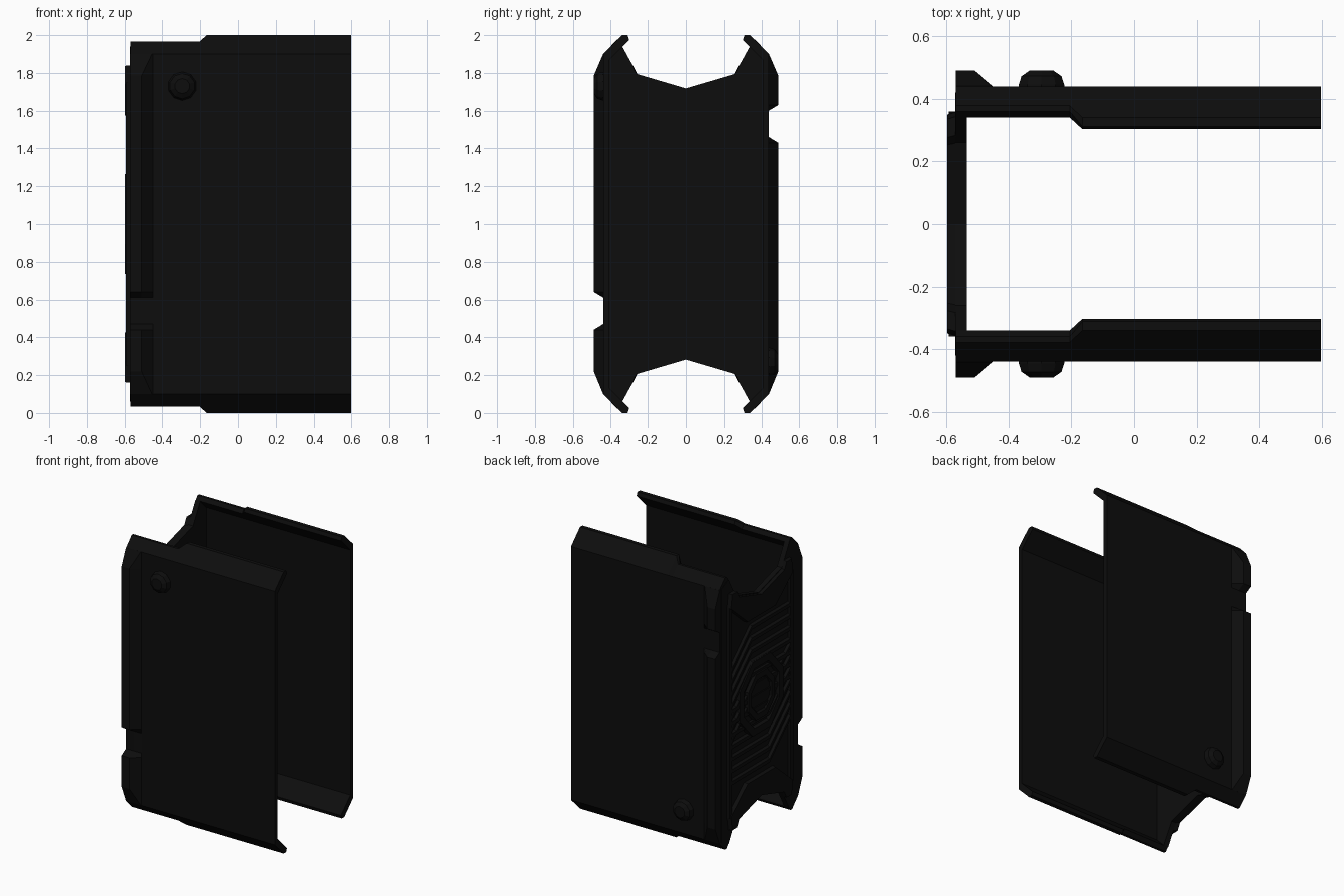
import bpy, bmesh, math

if "Cube" in bpy.data.objects:
    bpy.data.objects.remove(bpy.data.objects["Cube"])

mat = bpy.data.materials.new("near black")
mat.diffuse_color = (0.004, 0.004, 0.004, 1)
mat.use_nodes = True
mat.node_tree.nodes["Principled BSDF"].inputs["Base Color"].default_value = mat.diffuse_color


def finish(name, bm):
    bmesh.ops.recalc_face_normals(bm, faces=bm.faces)
    me = bpy.data.meshes.new(name)
    bm.to_mesh(me)
    bm.free()
    me.materials.append(mat)
    ob = bpy.data.objects.new(name, me)
    bpy.context.collection.objects.link(ob)
    return ob


def loft(name, rings):
    """Skin a list of equal-length closed rings and cap both ends."""
    bm = bmesh.new()
    vr = [[bm.verts.new(p) for p in r] for r in rings]
    n = len(vr[0])
    for a, b in zip(vr, vr[1:]):
        for i in range(n):
            bm.faces.new((a[i], a[(i + 1) % n], b[(i + 1) % n], b[i]))
    bm.faces.new(vr[0])
    bm.faces.new(vr[-1])
    return finish(name, bm)


def slab(name, pts, x0, x1, inset=0.0):
    """Prism of a (y, z) outline between two x planes, x0 face shrunk by inset."""
    cy = sum(p[0] for p in pts) / len(pts)
    cz = sum(p[1] for p in pts) / len(pts)
    k = 1 - inset
    front = [(x0, cy + (y - cy) * k, cz + (z - cz) * k) for y, z in pts]
    return loft(name, [front, [(x1, y, z) for y, z in pts]])


def rib(name, path, w, x0, x1):
    """Flat strip following a (y, z) path, w tall, bevelled outward face."""
    rings = [[(x1, y, z - w / 2), (x0, y, z - w / 4),
              (x0, y, z + w / 4), (x1, y, z + w / 2)] for y, z in path]
    return loft(name, rings)


# half profiles (y, z above centre): full hooked lip and shortened lip
full = [(0.44, 0.9), (0.34, 1.0), (0.312, 1.0), (0.303, 0.975), (0.338, 0.94), (0.408, 0.87)]
short = [(0.44, 0.9), (0.378, 0.965), (0.36, 0.965), (0.34, 0.94), (0.345, 0.933), (0.408, 0.87)]


def wall_ring(x, half, s):
    up = [(x, s * y, 1 + z) for y, z in half]
    down = [(x, s * y, 1 - z) for y, z in reversed(half)]
    return up + down


for s, side in ((-1, "front"), (1, "rear")):
    # side wall with lips that step in near the end plate
    loft(side + "_wall", [wall_ring(-0.57, short, s), wall_ring(-0.205, short, s),
                          wall_ring(-0.165, full, s), wall_ring(0.597, full, s)])

    # raised edge ridge with one notch
    n0 = 0.44 if s < 0 else 1.43
    stations = [(0.1, 0.4405, -0.455), (0.22, 0.49, -0.51),
                (n0, 0.49, -0.51), (n0 + 0.03, 0.4405, -0.51),
                (n0 + 0.17, 0.4405, -0.51), (n0 + 0.2, 0.49, -0.51),
                (1.785, 0.49, -0.51), (1.9, 0.4405, -0.455)]
    loft(side + "_edge_ridge", [[(-0.571, s * 0.42, z), (-0.571, s * h, z),
                                 (xc, s * h, z), (-0.45, s * 0.44, z),
                                 (-0.45, s * 0.42, z)] for z, h, xc in stations])

    # round stud
    zc = 1.73 if s < 0 else 0.27
    loft(side + "_stud", [[(-0.295 + r * math.cos(a), s * y, zc + r * math.sin(a))
                           for a in [math.tau * (i + 0.5) / 10 for i in range(10)]]
                          for y, r in ((0.43, 0.076), (0.445, 0.076), (0.472, 0.067), (0.49, 0.04))])

# end plate closing the -x side
top = [(0.42, 0.9), (0.34, 0.94), (0.26, 0.795), (0, 0.718)]
top += [(-y, z) for y, z in reversed(top[:-1])]
slab("end_plate", [(y, 1 + z) for y, z in top] + [(y, 1 - z) for y, z in reversed(top)],
     -0.572, -0.535)

for s, side in ((1, "upper"), (-1, "lower")):
    # raised panel at each end of the plate
    panel = [(0.36, 0.74), (0.345, 0.84), (0.285, 0.84), (0.26, 0.79), (0, 0.713), (-0.26, 0.79),
             (-0.285, 0.84), (-0.345, 0.84), (-0.36, 0.74), (-0.16, 0.57), (0.16, 0.57)]
    slab(side + "_panel", [(s * y, 1 + s * z) for y, z in panel], -0.598, -0.565, 0.03)
    # bent cooling ribs, rotated half a turn for the lower half
    for i in range(7):
        z = 0.51 - i * 0.085
        path = [(0.33, z - 0.22), (0.1, z), (-0.33, z)]
        rib(f"{side}_rib_{i}", [(s * y, 1 + s * zz) for y, zz in path], 0.05, -0.59, -0.565)


def octagon(r, x):
    return [(x, r * math.cos(a), 1 + 1.1 * r * math.sin(a))
            for a in [math.tau * (i + 0.5) / 8 for i in range(8)]]


# octagonal centre: stepped rings
loft("centre_octagon", [octagon(r, x) for r, x in (
    (0.27, -0.565), (0.26, -0.597), (0.21, -0.597), (0.2, -0.578),
    (0.17, -0.578), (0.16, -0.597), (0.12, -0.597), (0.11, -0.585))])

# side rails framing the ribs
for s, side in ((-1, "front"), (1, "rear")):
    slab(side + "_rail", [(s * 0.33, 0.27), (s * 0.36, 0.25), (s * 0.36, 1.75), (s * 0.33, 1.73)],
         -0.592, -0.565)
